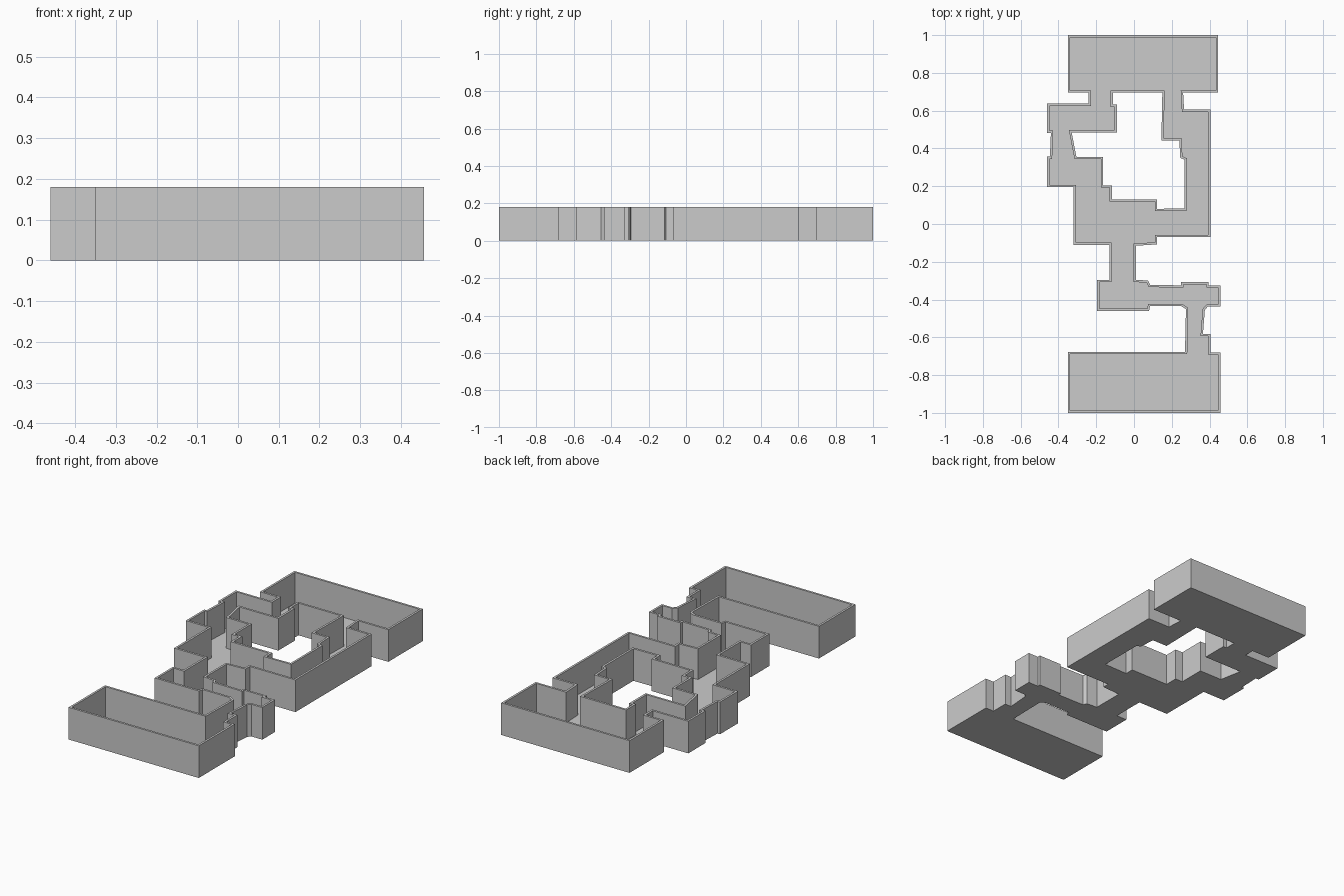
import bpy, bmesh
from mathutils import Vector

if "Cube" in bpy.data.objects:
    bpy.data.objects.remove(bpy.data.objects["Cube"])

HEIGHT, WALL, FLOOR = 0.18, 0.012, 0.008

# Plan outlines, both clockwise seen from above
OUTER = [
    (.445, 1), (.445, .695), (.26, .695), (.265, .605), (.405, .605), (.405, -.07),
    (.122, -.07), (.122, -.108), (.01, -.115), (.01, -.295), (.075, -.3), (.085, -.322),
    (.25, -.325), (.25, -.308), (.395, -.308), (.395, -.325), (.457, -.325),
    (.457, -.438), (.39, -.438), (.375, -.455), (.365, -.582), (.405, -.582),
    (.405, -.68), (.457, -.68), (.457, -1), (-.35, -1), (-.35, -.677), (.27, -.677),
    (.275, -.45), (.25, -.435), (.085, -.435), (.08, -.46), (-.195, -.46),
    (-.195, -.296), (-.13, -.296), (-.13, -.11), (-.32, -.11), (-.32, .195),
    (-.46, .195), (-.46, .357), (-.445, .357), (-.44, .483), (-.46, .483),
    (-.46, .637), (-.24, .637), (-.24, .695), (-.35, .695), (-.35, 1)]
COURT = [
    (-.112, .695), (.15, .695), (.145, .442), (.24, .442), (.245, .35), (.268, .34),
    (.268, .083), (.122, .08), (.122, .13), (-.117, .13), (-.117, .205), (-.163, .205),
    (-.163, .355), (-.305, .355), (-.33, .485), (-.09, .485), (-.09, .632), (-.112, .632)]


def offset(points, dist):
    """Mitred parallel outline; positive goes to the right of travel."""
    pts = [Vector(p) for p in points]
    out = []
    for i, p in enumerate(pts):
        a = (p - pts[i - 1]).normalized()
        b = (pts[(i + 1) % len(pts)] - p).normalized()
        na, nb = Vector((a.y, -a.x)), Vector((b.y, -b.x))
        out.append(p + (na + nb) * dist / (1 + na.dot(nb)))
    return out


def finish(bm, name):
    mesh = bpy.data.meshes.new(name)
    bm.to_mesh(mesh)
    bm.free()
    obj = bpy.data.objects.new(name, mesh)
    bpy.context.collection.objects.link(obj)
    return obj


def wall(name, points, dist):
    """Outside face, top rim and room-side face along a closed outline."""
    inner = offset(points, dist)
    bm = bmesh.new()
    rings = [[bm.verts.new((p[0], p[1], z)) for p in ring] for ring, z in
             ((points, 0), (points, HEIGHT), (inner, HEIGHT), (inner, FLOOR))]
    n = len(points)
    for lo, hi in zip(rings, rings[1:]):
        for i in range(n):
            j = (i + 1) % n
            quad = [lo[i], lo[j], hi[j], hi[i]]
            bm.faces.new(quad[::-1] if dist > 0 else quad)
    return finish(bm, name)


def slab(name, loops, z, up):
    """Flat floor sheet with a courtyard opening."""
    bm = bmesh.new()
    edges = []
    for loop in loops:
        vs = [bm.verts.new((p[0], p[1], z)) for p in loop]
        edges += [bm.edges.new((vs[i - 1], vs[i])) for i in range(len(vs))]
    bmesh.ops.triangle_fill(bm, use_beauty=True, use_dissolve=False, edges=edges)
    bm.normal_update()
    for f in bm.faces:
        if f.normal.z * up < 0:
            f.normal_flip()
    return finish(bm, name)


# Walls around the building and around the open court
wall("outer_wall", OUTER, WALL)
wall("court_wall", COURT, -WALL)

# Room floor and underside
slab("room_floor", [offset(OUTER, WALL), offset(COURT, -WALL)], FLOOR, 1)
slab("underside", [OUTER, COURT], 0, -1)
